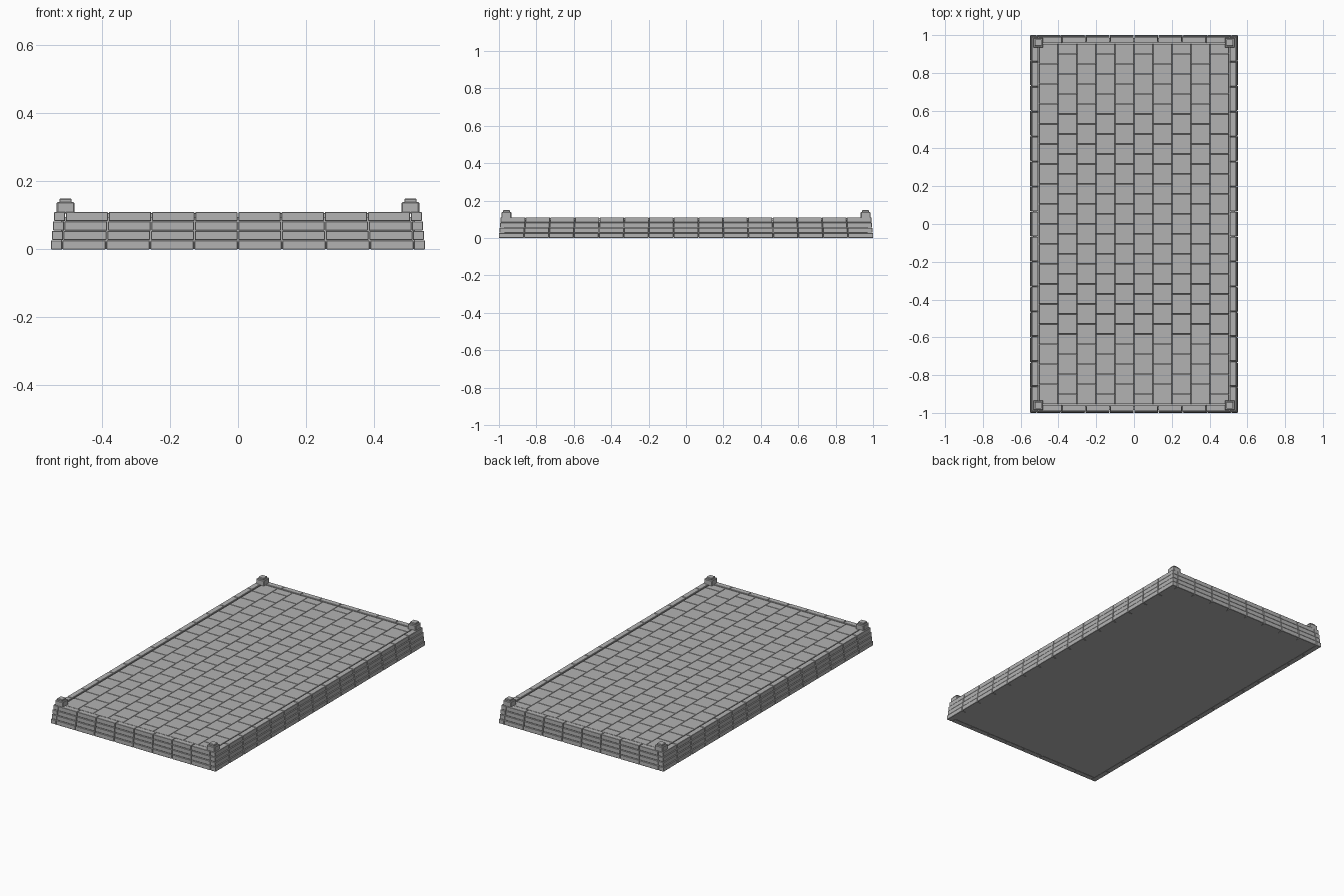
import bpy, bmesh
from mathutils import Matrix, Vector

cube = bpy.data.objects.get("Cube")
if cube:
    bpy.data.objects.remove(cube, do_unlink=True)

stone = bpy.data.materials.new("grey stone")
stone.use_nodes = True
GREY = (0.45, 0.45, 0.45, 1)
stone.diffuse_color = GREY
stone.node_tree.nodes["Principled BSDF"].inputs["Base Color"].default_value = GREY


def build(name, boxes, bevel=0):
    """One object from a list of (low corner, high corner) boxes."""
    bm = bmesh.new()
    for lo, hi in boxes:
        lo, hi = Vector(lo), Vector(hi)
        bmesh.ops.create_cube(bm, size=1, matrix=Matrix.Translation((lo + hi) / 2)
                              @ Matrix.Diagonal((*(hi - lo), 1)))
    mesh = bpy.data.meshes.new(name)
    bm.to_mesh(mesh)
    bm.free()
    mesh.materials.append(stone)
    obj = bpy.data.objects.new(name, mesh)
    bpy.context.collection.objects.link(obj)
    if bevel:
        mod = obj.modifiers.new("worn edges", "BEVEL")
        mod.width = bevel
        mod.segments = 1
    return obj


HALF_X, HALF_Y = 0.55, 1.0
COURSES, COURSE_H = 4, 0.0278
STEP, DEPTH, GAP = 0.003, 0.033, 0.0015

# Solid core under the paving
build("core", [((-0.535, -0.985, 0.001), (0.535, 0.985, 0.02)),
               ((-0.52, -0.97, 0.02), (0.52, 0.97, 0.095))])

# Retaining walls: stepped courses of blocks
side_blocks, end_blocks = [], []
for c in range(COURSES):
    x, y = HALF_X - c * STEP, HALF_Y - c * STEP
    z0, z1 = c * COURSE_H, (c + 1) * COURSE_H - 0.0015
    long_pitch = 2 * y / 15
    short_pitch = 2 * (x - DEPTH) / 8
    for s in (-1, 1):
        for i in range(15):
            y0 = -y + i * long_pitch
            xa, xb = sorted((s * x, s * (x - DEPTH)))
            a = GAP if i > 0 else 0
            b = GAP if i < 14 else 0
            side_blocks.append(((xa, y0 + a, z0), (xb, y0 + long_pitch - b, z1)))
        for i in range(8):
            x0 = -(x - DEPTH) + i * short_pitch
            ya, yb = sorted((s * y, s * (y - DEPTH)))
            end_blocks.append(((x0 + GAP, ya, z0), (x0 + short_pitch - GAP, yb, z1)))
build("side_wall_blocks", side_blocks, 0.0015)
build("end_wall_blocks", end_blocks, 0.0015)

# Paving: ten columns of tiles, every second column shifted by half a tile
tiles = []
COLS, ROWS, FX, FY = 10, 18, 0.503, 0.954
w, l, g = 2 * FX / COLS, 2 * FY / ROWS, 0.001
for c in range(COLS):
    x0 = -FX + c * w
    shift = l / 2 if c % 2 else 0
    for r in range(ROWS + c % 2):
        y0 = max(-FY, -FY + r * l - shift)
        y1 = min(FY, -FY + (r + 1) * l - shift)
        tiles.append(((x0 + g, y0 + g, 0.09), (x0 + w - g, y1 - g, 0.107)))
build("paving_tiles", tiles, 0.001)

# Corner posts with caps
posts, caps = [], []
for sx in (-1, 1):
    for sy in (-1, 1):
        px, py = sx * 0.507, sy * 0.96
        posts.append(((px - 0.026, py - 0.026, 0.105), (px + 0.026, py + 0.026, 0.139)))
        caps.append(((px - 0.018, py - 0.018, 0.135), (px + 0.018, py + 0.018, 0.149)))
build("corner_posts", posts, 0.003)
build("post_caps", caps, 0.002)
